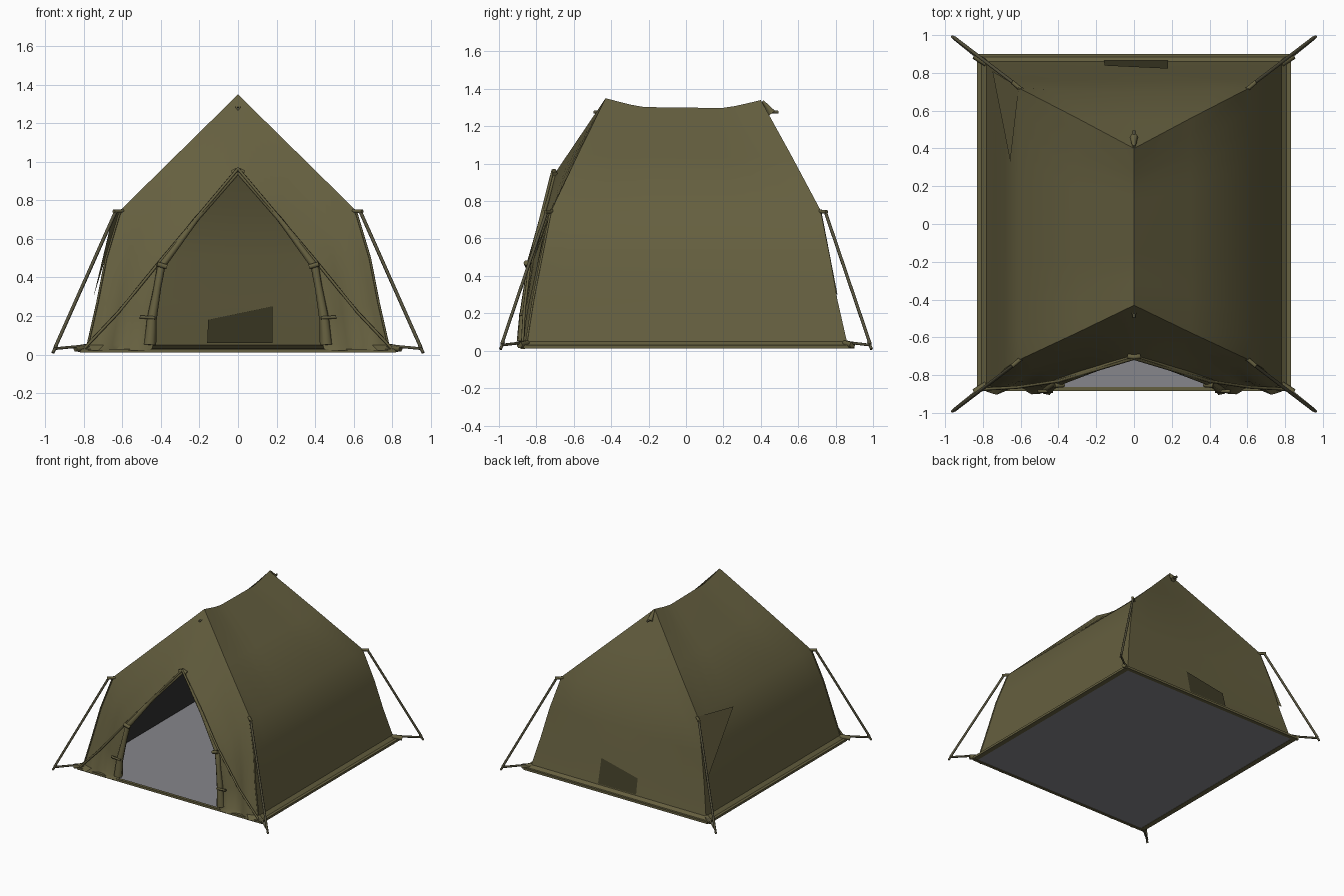
import bpy, bmesh, math
from mathutils import Vector as V

if "Cube" in bpy.data.objects:
    bpy.data.objects.remove(bpy.data.objects["Cube"])


def material(name, rgb):
    m = bpy.data.materials.new(name)
    m.diffuse_color = (*rgb, 1)
    m.use_nodes = True
    m.node_tree.nodes["Principled BSDF"].inputs["Base Color"].default_value = m.diffuse_color
    return m


OLIVE = material("olive canvas", (0.13, 0.115, 0.05))
DARK = material("dark olive window", (0.05, 0.045, 0.02))
GREY = material("grey groundsheet", (0.24, 0.24, 0.26))
LINING = material("charcoal lining", (0.03, 0.03, 0.03))
ROPE = material("rope", (0.09, 0.082, 0.045))


def finish(bm, name, mat, angle=35):
    bmesh.ops.remove_doubles(bm, verts=bm.verts, dist=0.0005)
    bmesh.ops.recalc_face_normals(bm, faces=bm.faces)
    me = bpy.data.meshes.new(name)
    bm.to_mesh(me)
    bm.free()
    ob = bpy.data.objects.new(name, me)
    bpy.context.collection.objects.link(ob)
    me.materials.append(mat)
    bpy.ops.object.select_all(action='DESELECT')
    ob.select_set(True)
    bpy.context.view_layer.objects.active = ob
    bpy.ops.object.shade_smooth_by_angle(angle=math.radians(angle))
    return ob


def sheet(bm, a, b, n, shape=None):
    """Ruled cloth between two paths, with an optional displacement rule."""
    grid = []
    for i, (p, q) in enumerate(zip(a, b)):
        row = []
        for j in range(n + 1):
            t = j / n
            c = V(p).lerp(V(q), t)
            if shape:
                c += V(shape(i / (len(a) - 1), t, c))
            row.append(bm.verts.new(c))
        grid.append(row)
    for r, s in zip(grid, grid[1:]):
        for j in range(n):
            if len({tuple(round(k, 5) for k in v.co) for v in (r[j], r[j+1], s[j+1], s[j])}) > 2:
                bm.faces.new((r[j], r[j + 1], s[j + 1], s[j]))


def flip(path, s):
    return [(s * x, y, z) for x, y, z in path]


def tube(name, pts, r, mat, radii=None):
    cu = bpy.data.curves.new(name, 'CURVE')
    cu.dimensions = '3D'
    cu.bevel_depth = r
    cu.bevel_resolution = 1
    cu.use_fill_caps = True
    sp = cu.splines.new('POLY')
    sp.points.add(len(pts) - 1)
    for i, p in enumerate(pts):
        sp.points[i].co = (*p, 1)
        sp.points[i].radius = radii[i] if radii else 1
    cu.materials.append(mat)
    ob = bpy.data.objects.new(name, cu)
    bpy.context.collection.objects.link(ob)
    return ob


def box(name, lo, hi, mat):
    bm = bmesh.new()
    bmesh.ops.create_cube(bm, size=1)
    for v in bm.verts:
        v.co = [l + (h - l) * (c + 0.5) for c, l, h in zip(v.co, lo, hi)]
    return finish(bm, name, mat)


# Key edges of one half: front corner, back corner, door opening
front = [(0, -.43, 1.35), (.3, -.575, 1.055), (.61, -.72, .75), (.685, -.77, .5),
         (.73, -.815, .27), (.78, -.85, .05), (.82, -.87, .02)]
back = [(0, .40, 1.34), (.3, .56, 1.05), (.61, .72, .75), (.68, .77, .5),
        (.73, .81, .27), (.78, .86, .05), (.82, .895, .02)]
door = [(0, -.70, .95), (.2, -.765, .70), (.38, -.825, .46), (.40, -.84, .35),
        (.43, -.86, .18), (.44, -.865, .05), (.45, -.88, .02)]


def sag(u, t, c):
    # Ridge line dips between the two poles
    return (0, 0, -0.045 * max(0, 1 - u * 3.5) * min(1, 1.5 * math.sin(math.pi * t)))


def folds(u, t, c):
    # Gathered cloth near the lower part of the door
    w = max(0, u - 0.35) * math.sin(math.pi * t)
    return (0, -0.05 * w * (0.6 + math.sin(t * 9)), 0)


# Canvas shell: roof and walls on both sides, front panels, back panel
bm = bmesh.new()
for s in (1, -1):
    sheet(bm, flip(front, s), flip(back, s), 12, sag)
    sheet(bm, flip(front, s), flip(door, s), 8, folds)
sheet(bm, back, flip(back, -1), 8,
      lambda u, t, c: (0, -0.02 * math.sin(math.pi * t) * max(0, 1 - abs(u - .33) * 4), 0))
finish(bm, "canvas_shell", OLIVE)

# Dark lining inside roof and side walls
bm = bmesh.new()
for s in (1, -1):
    a = [(s * x * .975, y + .03, z - .02) for x, y, z in front[:6]]
    b = [(s * x * .975, y - .03, z - .02) for x, y, z in back[:6]]
    sheet(bm, a, b, 12, sag)
finish(bm, "side_lining", LINING)

# Groundsheet and hem
box("groundsheet", (-.81, -.865, .014), (.81, .885, .022), GREY)
for s in (1, -1):
    box("side_hem", (s * .79, -.87, .012), (s * .83, .89, .03), OLIVE)
box("back_hem", (-.82, .87, .012), (.82, .90, .03), OLIVE)
box("door_sill", (-.82, -.885, .010), (.82, -.862, .028), OLIVE)

# Back window plate, following the wall slope on both faces
bm = bmesh.new()
for off in (.008, -.008):
    f = []
    for x, z in ((-.16, .06), (-.155, .18), (.18, .25), (.18, .06)):
        y = .86 - (z - .05) * (.05 / .22) + off
        f.append(bm.verts.new((x, y, z)))
    bm.faces.new(f)
finish(bm, "back_window", DARK)

# Loose flap by the rear left corner
bm = bmesh.new()
bm.faces.new([bm.verts.new(p) for p in ((-.61, .722, .755), (-.655, .33, .70), (-.75, .81, .3))])
finish(bm, "corner_flap", OLIVE)

# Rolled door edges, door seams and ties
for s in (1, -1):
    roll = [(s * (x + .018), y - .008, z) for x, y, z in door[:6]]
    roll[0] = (0, -.70, .945)
    tube("rolled_door", roll, .02, OLIVE, [.5, .7, 1.1, 1.0, 1.3, 1.7])
    seam = [(0, -.712, .965), (s * .4, -.832, .49), (s * .62, -.865, .22), (s * .80, -.875, .03)]
    tube("door_seam", seam, .008, OLIVE)
    tube("door_tie", [(s * .37, -.85, .455), (s * .42, -.855, .47)], .014, OLIVE)
    tube("lower_tie", [(s * .43, -.885, .19), (s * .51, -.885, .195)], .009, OLIVE)
    tube("corner_piping", flip([(x, y - .003, z) for x, y, z in front[2:6]], s), .006, OLIVE)

# Apex cap and ridge pole ends
tube("door_apex_cap", [(-.03, -.70, .945), (0, -.705, .96), (.03, -.70, .945)], .014, OLIVE)
for s in (1, -1):
    tube("ridge_pole_end", [(0, s * .42, 1.28), (0, s * .495, 1.275)], .009, ROPE)
    tube("ridge_fold", [(0, s * .41, 1.335), (0, s * .46, 1.27)], .018, OLIVE, [.4, 1.3])

# Guy ropes, base straps and pegs at the four corners
for sx in (1, -1):
    for sy in (1, -1):
        def c(x, y, z):
            return (sx * x, sy * y, z)
        tube("eave_toggle", [c(.595, .71, .745), c(.645, .752, .742)], .011, OLIVE)
        tube("guy_rope", [c(.635, .745, .742), c(.95, .985, .035)], .009, ROPE)
        tube("base_strap", [c(.79, .865, .045), c(.85, .90, .04), c(.955, .985, .03)], .008, ROPE)
        tube("corner_tab", [c(.78, .85, .04), c(.845, .89, .03)], .018, OLIVE)
        tube("peg", [c(.94, .975, .05), c(.962, .992, .008)], .008, ROPE)
